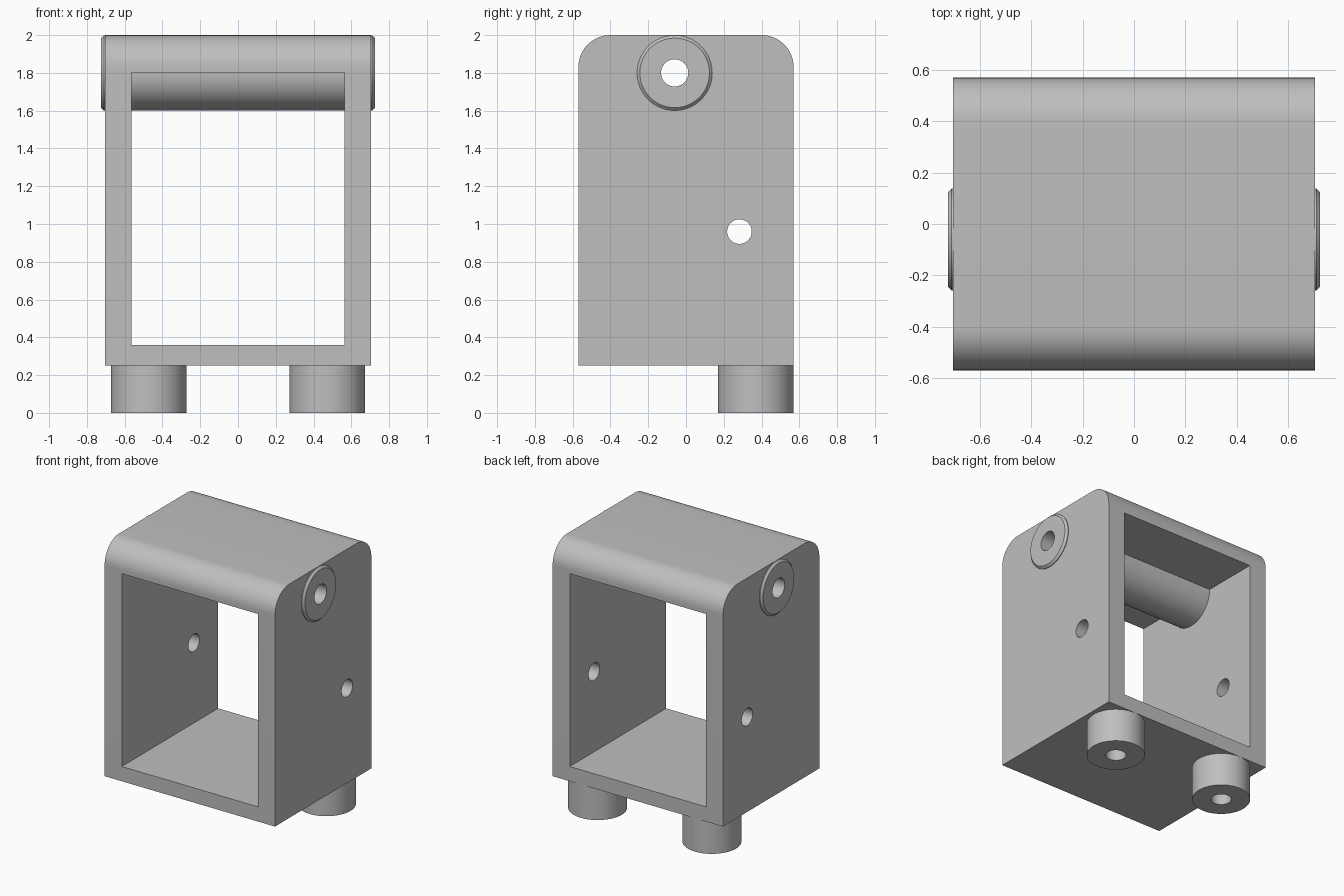
import bpy
import bmesh
from math import radians
from mathutils import Matrix, Vector

cube = bpy.data.objects.get("Cube")
if cube:
    bpy.data.objects.remove(cube, do_unlink=True)

grey = bpy.data.materials.new("plain grey")
grey.use_nodes = True
grey.diffuse_color = (0.52, 0.52, 0.52, 1)
grey.node_tree.nodes["Principled BSDF"].inputs["Base Color"].default_value = grey.diffuse_color

SIDES = 96
ALONG_X = Matrix.Rotation(radians(90), 4, "Y")


def make_object(name, bm):
    bmesh.ops.recalc_face_normals(bm, faces=bm.faces)
    mesh = bpy.data.meshes.new(name)
    bm.to_mesh(mesh)
    bm.free()
    mesh.materials.append(grey)
    obj = bpy.data.objects.new(name, mesh)
    bpy.context.collection.objects.link(obj)
    return obj


def activate(obj):
    bpy.ops.object.select_all(action="DESELECT")
    obj.select_set(True)
    bpy.context.view_layer.objects.active = obj


def smooth(obj):
    activate(obj)
    bpy.ops.object.shade_smooth_by_angle(angle=radians(30))


def box(low, high):
    bm = bmesh.new()
    low, high = Vector(low), Vector(high)
    bmesh.ops.create_cube(bm, size=1)
    bmesh.ops.scale(bm, vec=high - low, verts=bm.verts)
    bmesh.ops.translate(bm, vec=(low + high) / 2, verts=bm.verts)
    return bm


def cross_drill(name, radius, y, z):
    bm = bmesh.new()
    bmesh.ops.create_cone(bm, cap_ends=True, segments=SIDES, radius1=radius,
                          radius2=radius, depth=2,
                          matrix=Matrix.Translation((0, y, z)) @ ALONG_X)
    return make_object(name, bm)


def lathe(name, profile, matrix):
    """Spin a closed (radius, height) outline about its own axis."""
    bm = bmesh.new()
    verts = [bm.verts.new((r, 0, h)) for r, h in profile]
    edges = [bm.edges.new((verts[i - 1], verts[i])) for i in range(len(verts))]
    bmesh.ops.spin(bm, geom=verts + edges, cent=(0, 0, 0), axis=(0, 0, 1),
                   angle=radians(360), steps=SIDES, use_merge=True)
    bmesh.ops.remove_doubles(bm, verts=bm.verts, dist=0.0001)
    bmesh.ops.transform(bm, matrix=matrix, verts=bm.verts)
    obj = make_object(name, bm)
    smooth(obj)
    return obj


# Frame block with rounded front and back top edges
bm = box((-0.705, -0.57, 0.25), (0.705, 0.57, 2))
top_edges = [e for e in bm.edges
             if all(v.co.z > 1.9 for v in e.verts)
             and abs(e.verts[0].co.x - e.verts[1].co.x) > 1]
bmesh.ops.bevel(bm, geom=top_edges, offset=0.17, segments=16, profile=0.5, affect="EDGES")
frame = make_object("frame", bm)

# Window through the frame, pin passage and side holes
cutters = [
    make_object("window_cutter", box((-0.563, -1, 0.36), (0.563, 1, 1.803))),
    cross_drill("pin_passage_cutter", 0.12, -0.06, 1.8),
    cross_drill("side_hole_cutter", 0.065, 0.283, 0.96),
]
for cutter in cutters:
    cutter.hide_render = True
    activate(frame)
    mod = frame.modifiers.new("cut", "BOOLEAN")
    mod.operation = "DIFFERENCE"
    mod.solver = "EXACT"
    mod.object = cutter
    bpy.ops.object.modifier_apply(modifier=mod.name)
    bpy.data.objects.remove(cutter, do_unlink=True)
smooth(frame)

# Hollow cross pin with chamfered ends
lathe("cross_pin",
      [(0.072, -0.725), (0.184, -0.725), (0.199, -0.71),
       (0.199, 0.71), (0.184, 0.725), (0.072, 0.725)],
      Matrix.Translation((0, -0.06, 1.8)) @ ALONG_X)

# Hollow round feet under the back edge
for side, x in (("right", -0.473), ("left", 0.473)):
    lathe(side + "_foot", [(0.07, 0), (0.2, 0), (0.2, 0.27), (0.07, 0.27)],
          Matrix.Translation((x, 0.369, 0)))
